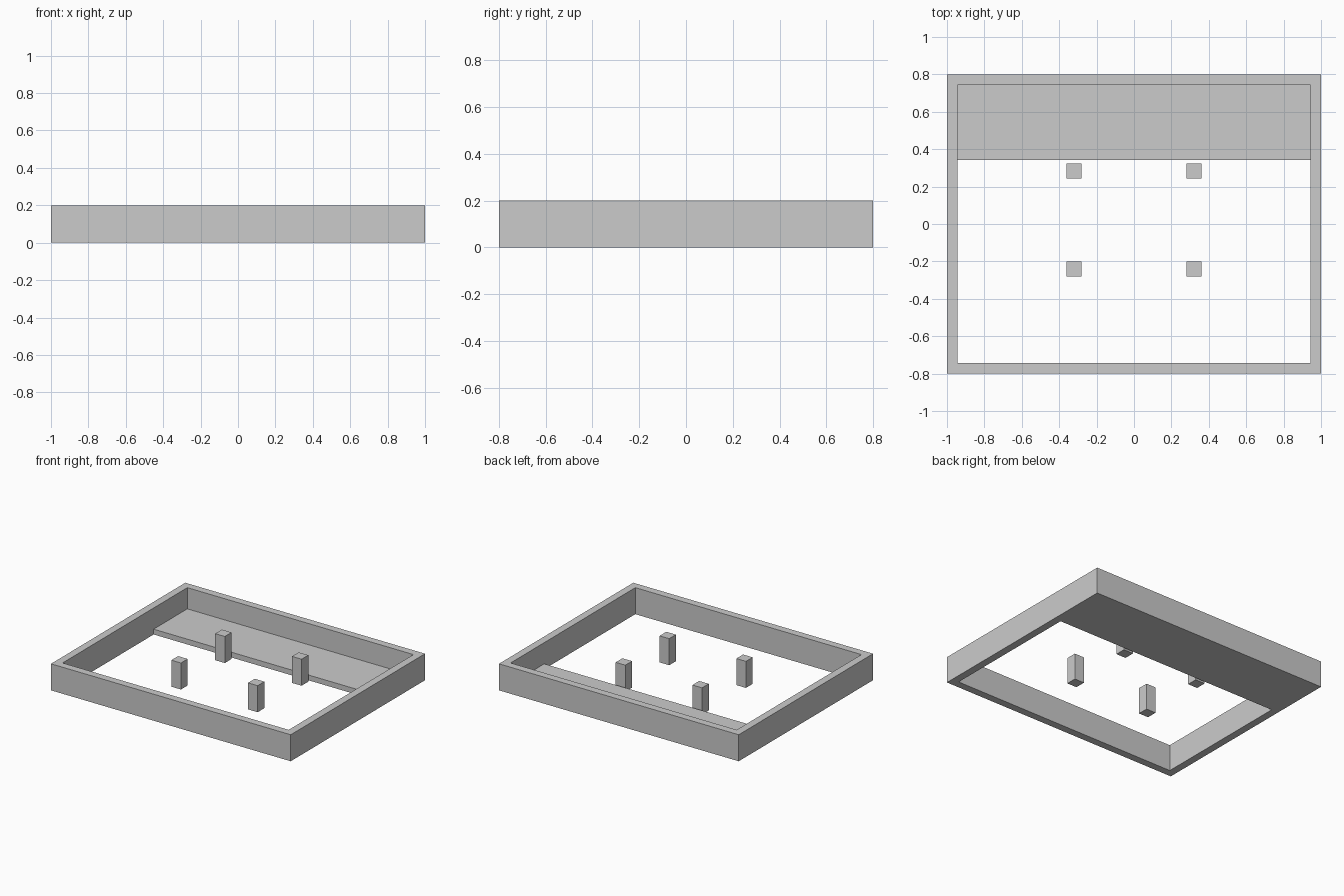
import bpy, bmesh

if "Cube" in bpy.data.objects:
    bpy.data.objects.remove(bpy.data.objects["Cube"])

WALL = 0.057
HX, HY, H = 1.0, 0.8, 0.2


def finish(name, bm):
    bmesh.ops.recalc_face_normals(bm, faces=bm.faces)
    mesh = bpy.data.meshes.new(name)
    bm.to_mesh(mesh)
    bm.free()
    obj = bpy.data.objects.new(name, mesh)
    bpy.context.collection.objects.link(obj)
    return obj


def box(name, x0, x1, y0, y1, z0, z1):
    bm = bmesh.new()
    bmesh.ops.create_cube(bm, size=1)
    for v in bm.verts:
        v.co.x = x1 if v.co.x > 0 else x0
        v.co.y = y1 if v.co.y > 0 else y0
        v.co.z = z1 if v.co.z > 0 else z0
    return finish(name, bm)


# Rectangular wall: four rectangular loops joined into a closed ring
bm = bmesh.new()
loops = []
for inset, z in ((0, 0), (0, H), (WALL, H), (WALL, 0)):
    x, y = HX - inset, HY - inset
    loops.append([bm.verts.new((sx * x, sy * y, z))
                  for sx, sy in ((-1, -1), (1, -1), (1, 1), (-1, 1))])
for i in range(4):
    a, b = loops[i], loops[(i + 1) % 4]
    for j in range(4):
        k = (j + 1) % 4
        bm.faces.new((a[j], a[k], b[k], b[j]))
finish("outer_wall", bm)

# Low floor slab along the back, between the walls
box("back_floor", -HX + WALL, HX - WALL, 0.342, HY - WALL, 0, 0.04)

# Four square posts
R = 0.04
for side, x in (("left", -0.32), ("right", 0.32)):
    for end, y in (("front", -0.24), ("back", 0.283)):
        box(f"{end}_{side}_post", x - R, x + R, y - R, y + R, 0, H)
